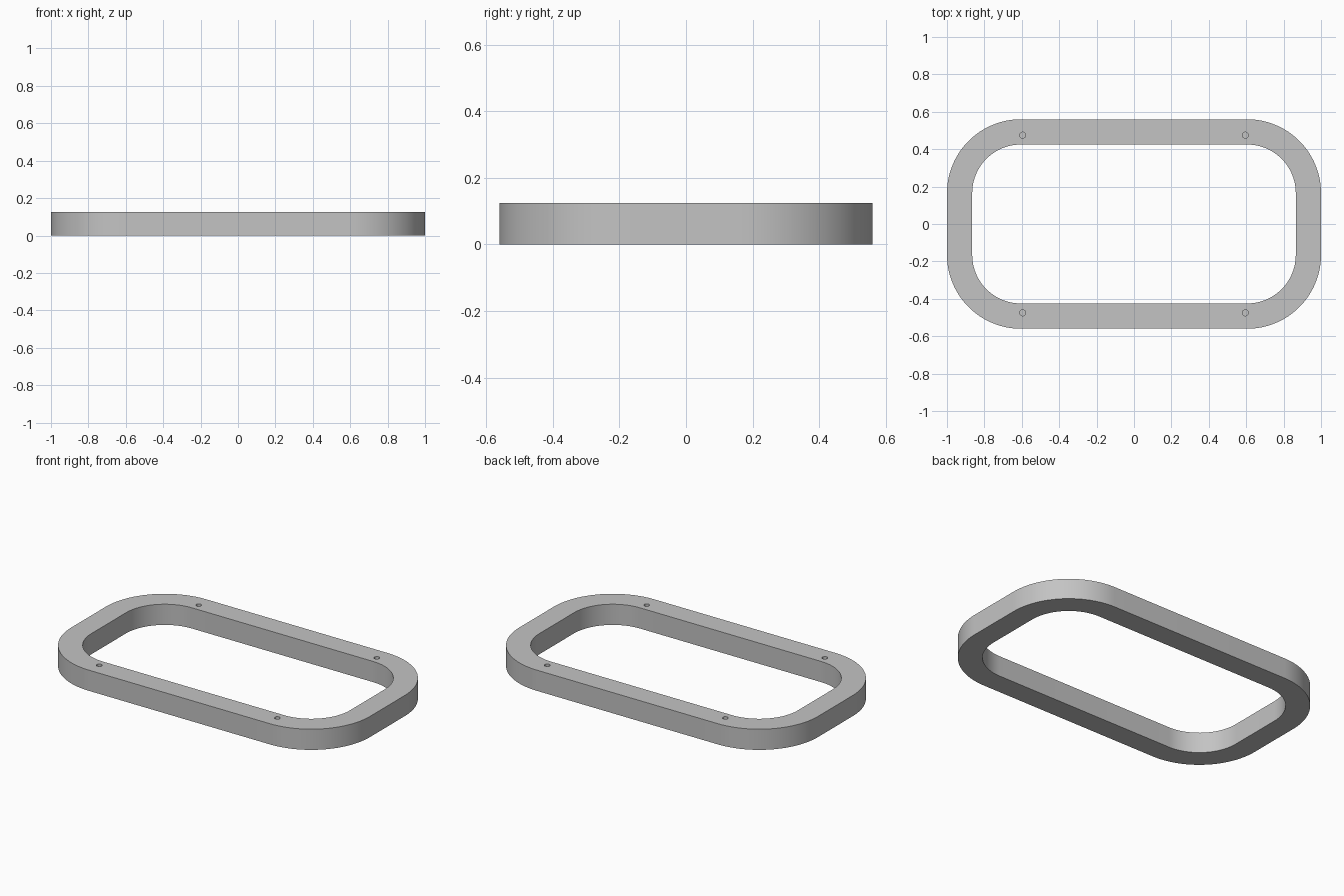
import bpy
import bmesh
from math import cos, sin, pi, radians

cube = bpy.data.objects.get("Cube")
if cube:
    bpy.data.objects.remove(cube, do_unlink=True)

HEIGHT = 0.125
HALF_X, HALF_Y = 1.0, 0.56
WIDTH = 0.135
CORNER = 0.395
STEPS = 24

grey = bpy.data.materials.new("plain grey")
grey.use_nodes = True
colour = (0.55, 0.55, 0.55, 1)
grey.diffuse_color = colour
grey.node_tree.nodes["Principled BSDF"].inputs["Base Color"].default_value = colour


def rounded_outline(inset):
    """Rounded rectangle whose corners share centres at every inset."""
    cx, cy, r = HALF_X - CORNER, HALF_Y - CORNER, CORNER - inset
    points = []
    for quarter, (sx, sy) in enumerate([(1, 1), (-1, 1), (-1, -1), (1, -1)]):
        for i in range(STEPS + 1):
            a = (quarter + i / STEPS) * pi / 2
            points.append((sx * cx + r * cos(a), sy * cy + r * sin(a)))
    return points


# Frame: a square section swept around the rounded outline
bm = bmesh.new()
section = [(0, 0), (0, HEIGHT), (WIDTH, HEIGHT), (WIDTH, 0)]
loops = [[bm.verts.new((x, y, z)) for x, y in rounded_outline(inset)]
         for inset, z in section]
for k, a in enumerate(loops):
    b = loops[(k + 1) % len(loops)]
    for i in range(len(a)):
        j = (i + 1) % len(a)
        bm.faces.new((a[i], a[j], b[j], b[i]))
bmesh.ops.recalc_face_normals(bm, faces=bm.faces)
mesh = bpy.data.meshes.new("frame")
bm.to_mesh(mesh)
bm.free()
mesh.materials.append(grey)
frame = bpy.data.objects.new("frame", mesh)
bpy.context.collection.objects.link(frame)

# Four blind screw holes in the top face
for sx in (-1, 1):
    for sy in (-1, 1):
        bpy.ops.mesh.primitive_cylinder_add(
            vertices=24, radius=0.016, depth=0.16,
            location=(sx * 0.595, sy * 0.475, HEIGHT))
        cutter = bpy.context.object
        cutter.name = "screw_hole_cutter"
        cutter.hide_render = True
        cutter.data.materials.append(grey)
        cut = frame.modifiers.new("screw_hole", 'BOOLEAN')
        cut.operation = 'DIFFERENCE'
        cut.solver = 'EXACT'
        cut.object = cutter
        bpy.context.view_layer.objects.active = frame
        bpy.ops.object.modifier_apply(modifier=cut.name)
        bpy.data.objects.remove(cutter, do_unlink=True)

# Smooth corners with sharp rims
bpy.ops.object.select_all(action='DESELECT')
frame.select_set(True)
bpy.context.view_layer.objects.active = frame
bpy.ops.object.shade_smooth_by_angle(angle=radians(30))
